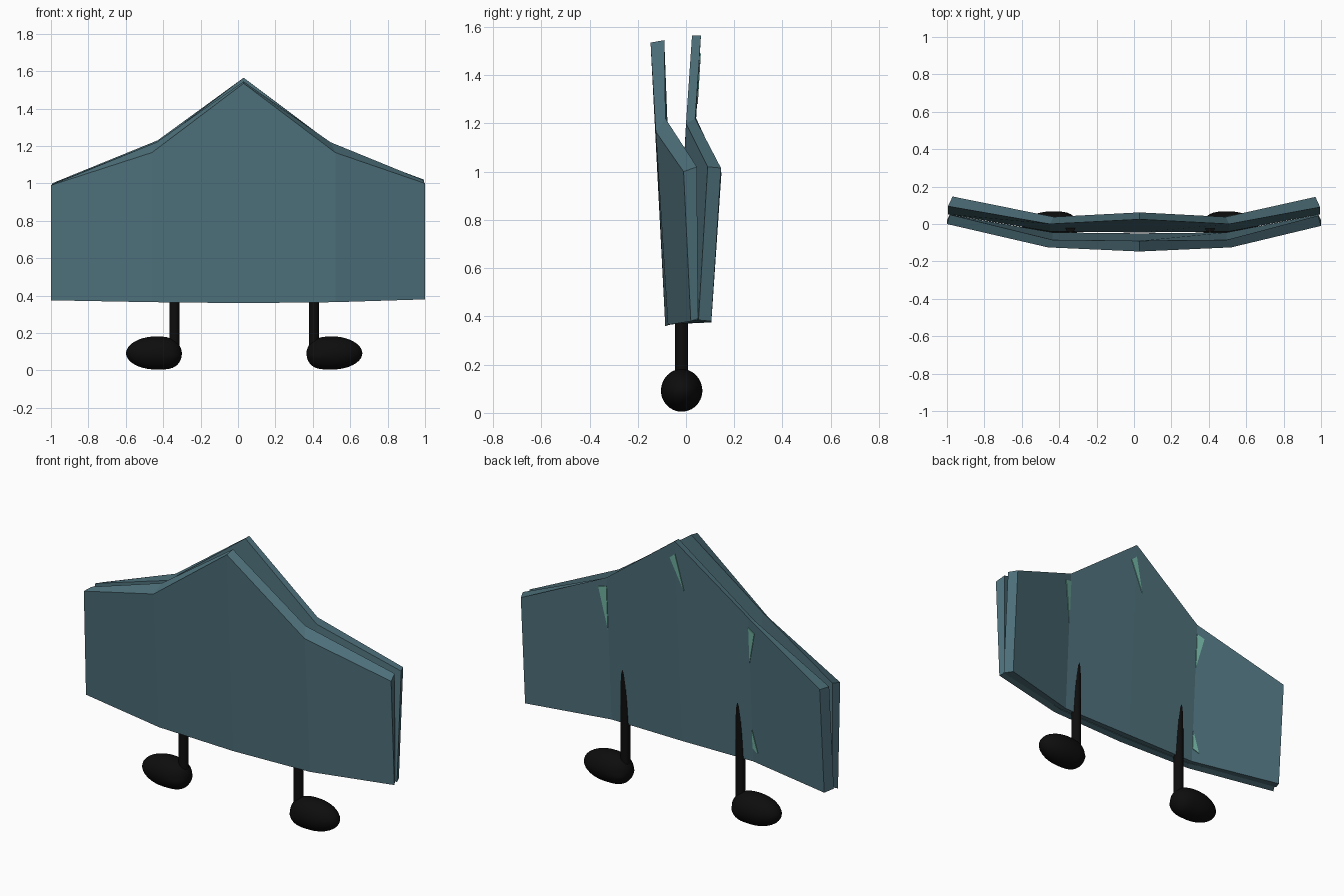
import bpy, bmesh, math
from mathutils import Vector

if "Cube" in bpy.data.objects:
    bpy.data.objects.remove(bpy.data.objects["Cube"])


def material(name, rgb):
    m = bpy.data.materials.new(name)
    m.diffuse_color = (*rgb, 1)
    m.use_nodes = True
    m.node_tree.nodes["Principled BSDF"].inputs["Base Color"].default_value = m.diffuse_color
    return m


TEAL = material("slate teal", (0.077, 0.165, 0.200))
BLACK = material("black", (0.004, 0.004, 0.004))
GREEN = material("pale green", (0.17, 0.46, 0.37))


def finish(bm, name, mat, smooth=False):
    bmesh.ops.recalc_face_normals(bm, faces=bm.faces)
    for f in bm.faces:
        f.smooth = smooth
    me = bpy.data.meshes.new(name)
    bm.to_mesh(me)
    bm.free()
    me.materials.append(mat)
    ob = bpy.data.objects.new(name, me)
    bpy.context.collection.objects.link(ob)
    return ob


# Fold columns of each skin: (x, top y, top z, bottom y, bottom z)
FRONT_OUT = [(-1, 0, .99, .02, .375), (-.46, -.125, 1.165, -.075, .365),
             (.03, -.147, 1.535, -.086, .36), (.52, -.125, 1.165, -.075, .365),
             (1, -.01, 1.0, .02, .38)]
FRONT_IN = [(-.985, .05, 1.0, .05, .39), (-.435, -.085, 1.22, -.045, .375),
            (.03, -.09, 1.545, -.05, .37), (.495, -.085, 1.22, -.045, .375),
            (.985, .045, 1.02, .05, .39)]
BACK_IN = [(-.995, .095, 1.0, .052, .385), (-.45, 0, 1.2, -.04, .375),
           (.03, .025, 1.565, -.045, .37), (.51, 0, 1.2, -.04, .375),
           (.995, .09, 1.02, .052, .385)]
BACK_OUT = [(-.97, .147, .995, .105, .375), (-.43, .038, 1.23, -.01, .37),
            (.03, .062, 1.565, -.007, .368), (.49, .038, 1.22, -.01, .37),
            (.97, .145, 1.015, .105, .38)]


# Folded sign panel between two skins
def panel(name, skin_a, skin_b):
    bm = bmesh.new()
    rings = []
    for a, b in zip(skin_a, skin_b):
        pts = [(a[0], a[1], a[2]), (b[0], b[1], b[2]),
               (b[0], b[3], b[4]), (a[0], a[3], a[4])]
        rings.append([bm.verts.new(p) for p in pts])
    for r, s in zip(rings, rings[1:]):
        for i in range(4):
            j = (i + 1) % 4
            bm.faces.new((r[i], r[j], s[j], s[i]))
    bm.faces.new(rings[0])
    bm.faces.new(rings[-1])
    return finish(bm, name, TEAL)


panel("front_panel", FRONT_OUT, FRONT_IN)
panel("back_panel", BACK_IN, BACK_OUT)


# Depth of the back skin at a given x and z
def back_y(x, z):
    def column(c):
        t = (z - c[4]) / (c[2] - c[4])
        return c[3] + t * (c[1] - c[3])
    for c, d in zip(BACK_OUT, BACK_OUT[1:]):
        if x <= d[0]:
            t = (x - c[0]) / (d[0] - c[0])
            return column(c) * (1 - t) + column(d) * t


# Thin green slivers along the folds of the back
SLIVERS = [[(.49, 1.17), (.535, 1.16), (.49, .91)],
           [(.03, 1.49), (.065, 1.46), (-.02, 1.28)],
           [(-.43, 1.17), (-.475, 1.15), (-.43, .96)],
           [(-.43, .56), (-.43, .45), (-.47, .43)]]
for n, tri in enumerate(SLIVERS):
    bm = bmesh.new()
    lo = [bm.verts.new((x, back_y(x, z) - .003, z)) for x, z in tri]
    hi = [bm.verts.new((x, back_y(x, z) + .004, z)) for x, z in tri]
    bm.faces.new(lo)
    bm.faces.new(hi)
    for i in range(3):
        j = (i + 1) % 3
        bm.faces.new((lo[i], lo[j], hi[j], hi[i]))
    finish(bm, f"back_sliver_{n + 1}", GREEN)

# Legs and feet, mirrored about the middle fold
MID, LEG_Y = .033, -.018
for side, label in ((-1, "left"), (1, "right")):
    # Round post
    bm = bmesh.new()
    bmesh.ops.create_cone(bm, cap_ends=True, segments=20, radius1=.027,
                          radius2=.027, depth=.66)
    bmesh.ops.translate(bm, verts=bm.verts,
                        vec=Vector((MID + side * .373, LEG_Y, .41)))
    post = finish(bm, f"{label}_leg", BLACK, True)

    # Egg-shaped foot, rounded toe outward and blunt heel at the leg
    bm = bmesh.new()
    bmesh.ops.create_uvsphere(bm, u_segments=32, v_segments=20, radius=1)
    for v in bm.verts:
        x, y, z = v.co
        if x >= 0:
            fx = .47 + .162 * x
        else:
            blunt = .55 if z < 0 else .75
            fx = .47 - .137 * abs(x) ** blunt
        v.co = (MID + side * fx, LEG_Y + .086 * y, .09 + .092 * z if z > 0 else .093 + .088 * z)
    foot = finish(bm, f"{label}_foot", BLACK, True)

    for ob in (post, foot):
        bpy.ops.object.select_all(action='DESELECT')
        ob.select_set(True)
        bpy.context.view_layer.objects.active = ob
        bpy.ops.object.shade_smooth_by_angle(angle=math.radians(40))
